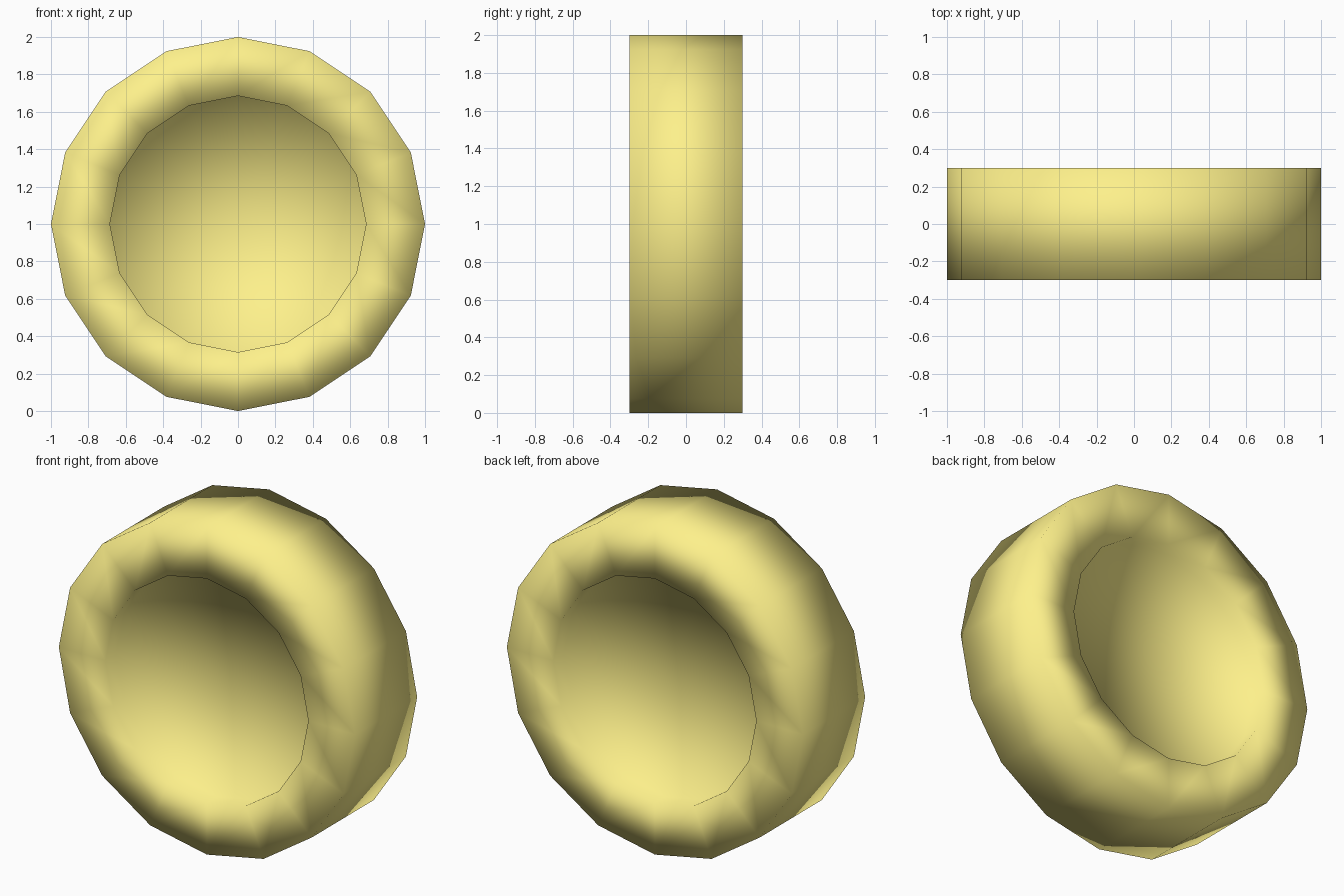
import bpy, bmesh, math

if "Cube" in bpy.data.objects:
    bpy.data.objects.remove(bpy.data.objects["Cube"])

SIDES = 16

# Cross-section (radius, y): front recess edge round the outside to the back one
profile = [(0.685, -0.20), (0.685, -0.30), (1.0, -0.30),
           (1.0, 0.30), (0.685, 0.30), (0.685, 0.20)]

bm = bmesh.new()


def ring(radius, y):
    pts = []
    for i in range(SIDES):
        a = 2 * math.pi * i / SIDES
        pts.append(bm.verts.new((radius * math.cos(a), y, 1 + radius * math.sin(a))))
    return pts


# Tyre walls and tread
rings = [ring(r, y) for r, y in profile]
for a, b in zip(rings, rings[1:]):
    for i in range(SIDES):
        j = (i + 1) % SIDES
        bm.faces.new((a[j], b[j], b[i], a[i]))

# Recessed floors on the front and back
for edge, (r, y) in ((rings[0], profile[0]), (rings[-1], profile[-1])):
    centre = bm.verts.new((0, y, 1))
    for i in range(SIDES):
        bm.faces.new((centre, edge[i], edge[(i + 1) % SIDES]))

bmesh.ops.recalc_face_normals(bm, faces=bm.faces)
for f in bm.faces:
    f.smooth = True

mesh = bpy.data.meshes.new("wheel")
bm.to_mesh(mesh)
bm.free()
wheel = bpy.data.objects.new("wheel", mesh)
bpy.context.collection.objects.link(wheel)

# Pale yellow colour
mat = bpy.data.materials.new("pale_yellow")
mat.diffuse_color = (0.99, 0.88, 0.26, 1)
mat.use_nodes = True
mat.node_tree.nodes["Principled BSDF"].inputs["Base Color"].default_value = mat.diffuse_color
mesh.materials.append(mat)
